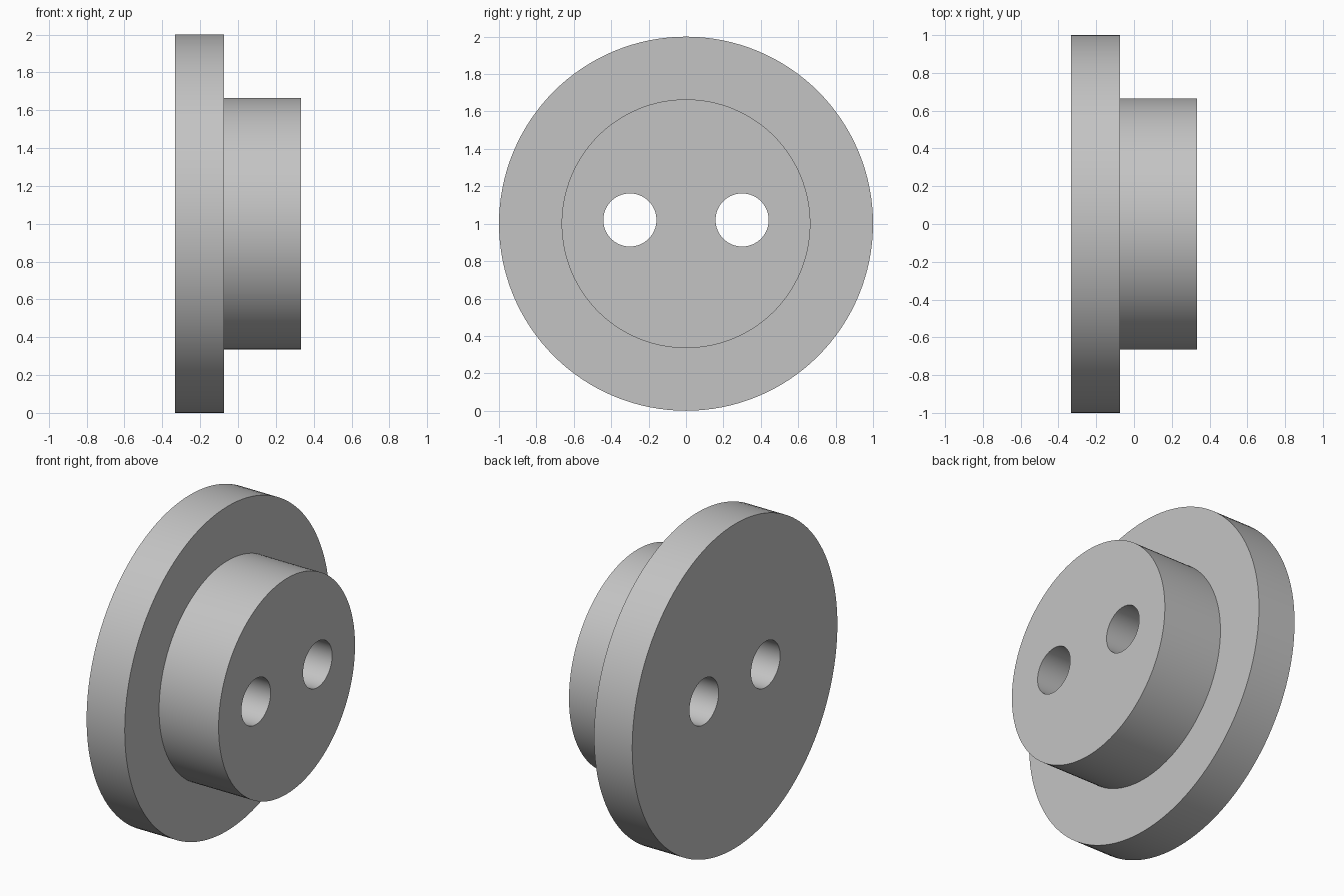
import bpy
import math

default = bpy.data.objects.get("Cube")
if default:
    bpy.data.objects.remove(default, do_unlink=True)

BACK, STEP, FRONT = -0.333, -0.073, 0.333   # stations along x
CENTRE_Z = 1.0

# Single plain grey finish
grey = bpy.data.materials.new("plain_grey")
grey.use_nodes = True
colour = (0.55, 0.55, 0.55, 1.0)
grey.diffuse_color = colour
grey.node_tree.nodes["Principled BSDF"].inputs["Base Color"].default_value = colour


def x_cylinder(name, radius, x0, x1, y=0.0, z=CENTRE_Z, sides=128):
    """Cylinder lying along x between two stations."""
    bpy.ops.mesh.primitive_cylinder_add(
        vertices=sides, radius=radius, depth=x1 - x0,
        location=((x0 + x1) / 2, y, z), rotation=(0, math.pi / 2, 0))
    obj = bpy.context.object
    obj.name = name
    obj.data.materials.append(grey)
    return obj


def boolean(target, tool, operation):
    """Apply a boolean and remove its tool."""
    tool.hide_render = True
    mod = target.modifiers.new(operation.title(), "BOOLEAN")
    mod.operation = operation
    mod.solver = "EXACT"
    mod.object = tool
    bpy.ops.object.select_all(action="DESELECT")
    target.select_set(True)
    bpy.context.view_layer.objects.active = target
    bpy.ops.object.modifier_apply(modifier=mod.name)
    bpy.data.objects.remove(tool, do_unlink=True)


# Wide flange with a narrower boss, fused into one solid
body = x_cylinder("flanged_hub", 1.0, BACK, STEP)
boss = x_cylinder("boss", 0.665, STEP - 0.1, FRONT)
boolean(body, boss, "UNION")

# Pair of through holes, set slightly above the axis
for side in (-1, 1):
    drill = x_cylinder("hole_cutter", 0.142, BACK - 0.2, FRONT + 0.2,
                       y=side * 0.3, z=CENTRE_Z + 0.02, sides=64)
    boolean(body, drill, "DIFFERENCE")

bpy.ops.object.select_all(action="DESELECT")
body.select_set(True)
bpy.context.view_layer.objects.active = body
bpy.ops.object.shade_smooth_by_angle(angle=math.radians(30))
